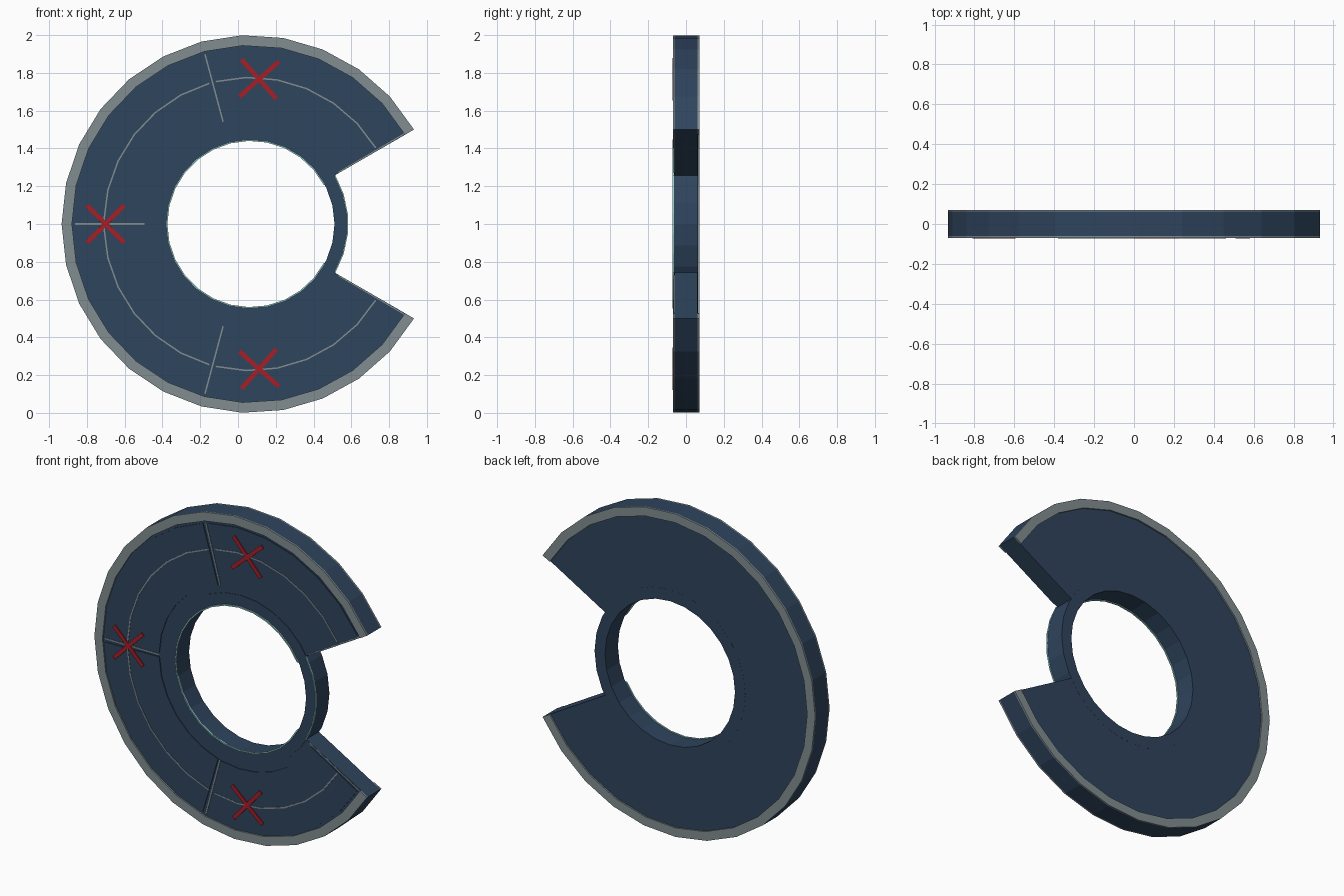
import bpy, bmesh
from math import sin, cos, radians
from mathutils import Matrix, Vector

if "Cube" in bpy.data.objects:
    bpy.data.objects.remove(bpy.data.objects["Cube"])

CX, CZ = 0.066, 1.0          # ring centre in the front view


def material(name, rgb):
    m = bpy.data.materials.new(name)
    m.diffuse_color = (*rgb, 1)
    m.use_nodes = True
    m.node_tree.nodes["Principled BSDF"].inputs["Base Color"].default_value = m.diffuse_color
    return m


BLUE = material("navy", (0.028, 0.058, 0.11))
GREY = material("trim_grey", (0.22, 0.27, 0.28))
RED = material("marker_red", (0.38, 0.013, 0.022))
TEAL = material("edge_teal", (0.3, 0.6, 0.6))


def finish(name, bm, mat):
    bmesh.ops.recalc_face_normals(bm, faces=bm.faces)
    me = bpy.data.meshes.new(name)
    bm.to_mesh(me)
    bm.free()
    me.materials.append(mat)
    ob = bpy.data.objects.new(name, me)
    bpy.context.collection.objects.link(ob)
    return ob


def arc_slab(name, r0, r1, a0, a1, n, y0, y1, mat):
    """Rectangular section swept around the ring axis from a0 to a1 degrees."""
    bm = bmesh.new()
    full = abs(a1 - a0) >= 360
    rings = []
    for i in range(n if full else n + 1):
        a = radians(a0 + (a1 - a0) * i / n)
        rings.append([bm.verts.new((CX + r * cos(a), y, CZ + r * sin(a)))
                      for r, y in ((r0, y0), (r1, y0), (r1, y1), (r0, y1))])
    for i in range(n):
        p, q = rings[i], rings[(i + 1) % len(rings)]
        for k in range(4):
            j = (k + 1) % 4
            bm.faces.new((p[k], p[j], q[j], q[k]))
    if not full:
        bm.faces.new(rings[0])
        bm.faces.new(rings[-1])
    return finish(name, bm, mat)


def bar(name, centre, length, width, y0, y1, angle, mat):
    """Thin straight bar lying on the front face, turned about y."""
    bm = bmesh.new()
    place = (Matrix.Translation(Vector((centre[0], (y0 + y1) / 2, centre[1])))
             @ Matrix.Rotation(-radians(angle), 4, 'Y')
             @ Matrix.Diagonal((length, y1 - y0, width, 1)))
    bmesh.ops.create_cube(bm, size=1, matrix=place)
    return finish(name, bm, mat)


def polar(r, a):
    return CX + r * cos(radians(a)), CZ + r * sin(radians(a))


# Main open ring and the closed hub inside it
arc_slab("ring_body", 0.50, 1.0, 30, 330, 24, -0.061, 0.062, BLUE)
arc_slab("hub", 0.445, 0.516, 0, 360, 28, -0.064, 0.0625, BLUE)

# Grey rim bands on front and back
arc_slab("front_rim", 0.945, 1.0, 30, 330, 24, -0.07, -0.061, GREY)
arc_slab("back_rim", 0.945, 1.0, 30, 330, 24, 0.062, 0.071, GREY)

# Four raised front panels, each with a thin grey arc line
for i in range(4):
    a = 30 + 75 * i
    arc_slab("front_panel", 0.56, 0.93, a + 1.3, a + 73.7, 6, -0.066, -0.06, BLUE)
    arc_slab("panel_line", 0.772, 0.780, a + 1.3, a + 73.7, 6, -0.068, -0.065, GREY)

# Radial seam strips between the panels
for a in (105, 180, 255):
    bar("seam_strip", polar(0.745, a), 0.37, 0.008, -0.064, -0.06, a, GREY)

# Thin strips along both cut ends
for a in (30.4, 329.6):
    bar("end_strip", polar(0.745, a), 0.41, 0.006, -0.065, -0.06, a, GREY)

# Teal edge lines on the hub
arc_slab("hub_inner_edge", 0.440, 0.448, 28, 332, 24, -0.072, -0.063, TEAL)
arc_slab("hub_outer_edge", 0.511, 0.518, -30, 30, 5, -0.072, -0.063, TEAL)

# Red cross markers
for a in (86.6, 180, 273.4):
    for turn in (45, -45):
        bar("cross_bar", polar(0.768, a), 0.28, 0.024, -0.0725, -0.065, a + turn, RED)
